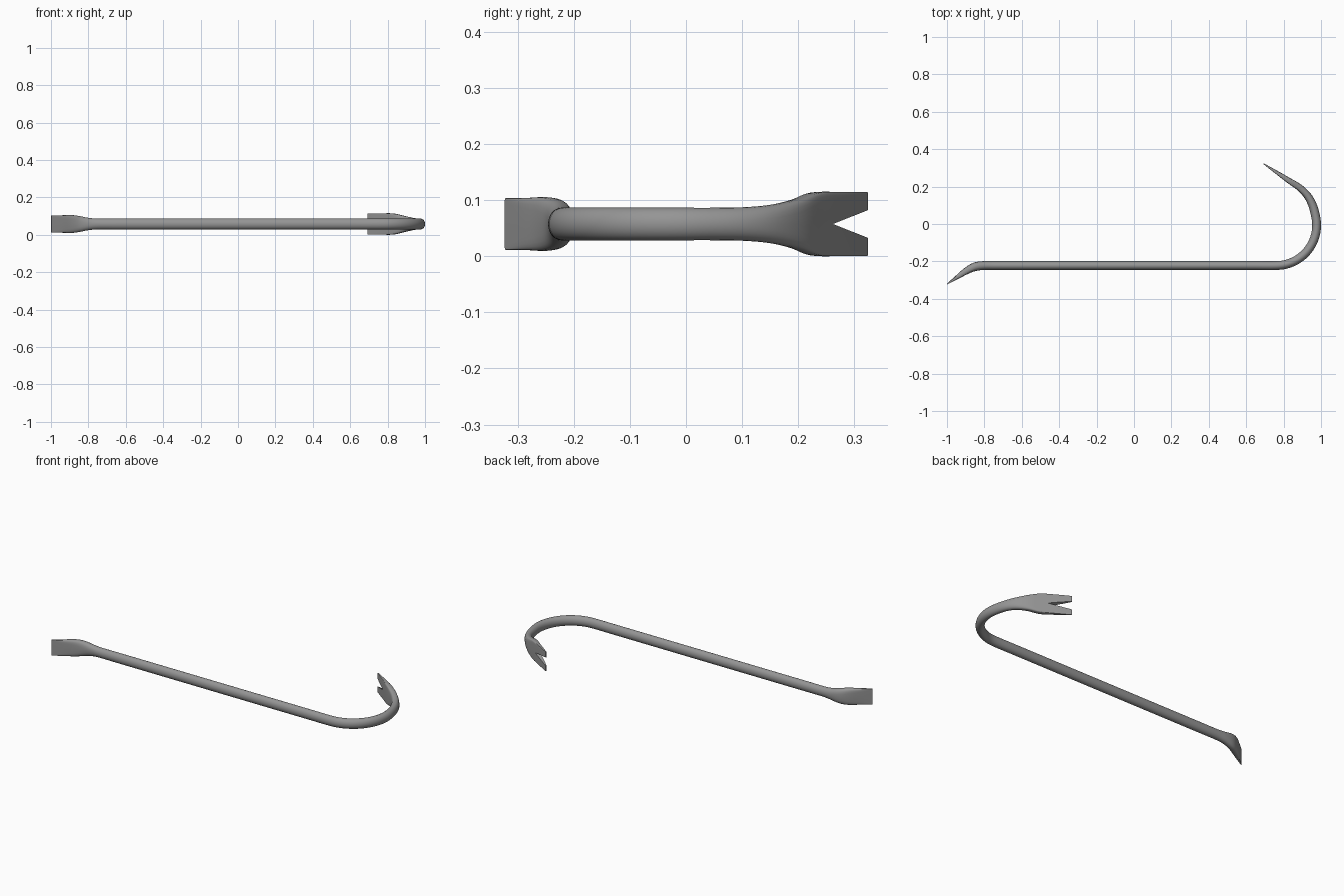
import bpy, bmesh, math
from mathutils import Vector

if "Cube" in bpy.data.objects:
    bpy.data.objects.remove(bpy.data.objects["Cube"])

ZC = 0.0575      # mid-height of the bar
SIDES = 24
SUB = 4

# stations: x, y, thickness (in plan), width (in z), roundness (1 = oval, small = box)
chisel = [(-0.999, -0.321, 0.005, 0.092, 0.12), (-0.945, -0.284, 0.022, 0.093, 0.35),
          (-0.895, -0.250, 0.037, 0.096, 0.55), (-0.85, -0.2285, 0.046, 0.086, 0.75),
          (-0.80, -0.222, 0.047, 0.066, 0.9), (-0.75, -0.222, 0.047, 0.058, 1.0)]
shaft = [(-0.65 + 0.1 * i, -0.222, 0.047, 0.058, 1.0) for i in range(14)]
hook = []
for i in range(8):
    a = math.radians(-90 + 15 * i)
    hook.append((0.76 + 0.2165 * math.cos(a), -0.0055 + 0.2165 * math.sin(a), 0.047, 0.058, 1.0))
claw = [(0.953, 0.105, 0.045, 0.060, 0.95), (0.927, 0.152, 0.041, 0.069, 0.8),
        (0.885, 0.195, 0.036, 0.088, 0.5), (0.83, 0.231, 0.030, 0.113, 0.25),
        (0.76, 0.278, 0.018, 0.114, 0.15), (0.693, 0.322, 0.005, 0.114, 0.12)]
stations = [Vector(s) for s in chisel + shaft + hook + claw]


def smooth_path(pts):
    ext = [2 * pts[0] - pts[1]] + pts + [2 * pts[-1] - pts[-2]]
    out = []
    for i in range(1, len(ext) - 2):
        p0, p1, p2, p3 = ext[i - 1:i + 3]
        for k in range(SUB):
            t = k / SUB
            out.append(0.5 * (2 * p1 + (p2 - p0) * t + (2 * p0 - 5 * p1 + 4 * p2 - p3) * t * t
                              + (3 * p1 - p0 - 3 * p2 + p3) * t ** 3))
    return out + [pts[-1]]


def power(v, e):
    return 0.0 if abs(v) < 1e-6 else math.copysign(abs(v) ** e, v)


def make_object(name, bm):
    bmesh.ops.recalc_face_normals(bm, faces=bm.faces)
    mesh = bpy.data.meshes.new(name)
    bm.to_mesh(mesh)
    bm.free()
    ob = bpy.data.objects.new(name, mesh)
    bpy.context.collection.objects.link(ob)
    return ob


# Bar: one section swept along the whole path
path = smooth_path(stations)
bm = bmesh.new()
rings = []
for i, (x, y, th, w, e) in enumerate(path):
    a, b = path[max(i - 1, 0)], path[min(i + 1, len(path) - 1)]
    tan = Vector((b[0] - a[0], b[1] - a[1])).normalized()
    ring = []
    for k in range(SIDES):
        ang = 2 * math.pi * k / SIDES
        u = power(math.cos(ang), e) * th / 2
        v = power(math.sin(ang), e) * w / 2
        ring.append(bm.verts.new((x - tan.y * u, y + tan.x * u, ZC + v)))
    rings.append(ring)
for r, s in zip(rings, rings[1:]):
    for k in range(SIDES):
        j = (k + 1) % SIDES
        bm.faces.new((r[k], r[j], s[j], s[k]))
bm.faces.new(rings[0])
bm.faces.new(rings[-1])
bar = make_object("pry_bar", bm)

# V-shaped cutter for the nail slot in the claw
bm = bmesh.new()
tri = [(0.262, ZC), (0.345, ZC + 0.033), (0.345, ZC - 0.033)]
near = [bm.verts.new((0.55, y, z)) for y, z in tri]
far = [bm.verts.new((0.95, y, z)) for y, z in tri]
bm.faces.new(near)
bm.faces.new(far)
for k in range(3):
    j = (k + 1) % 3
    bm.faces.new((near[k], near[j], far[j], far[k]))
cutter = make_object("nail_slot_cutter", bm)
cutter.hide_render = True

mod = bar.modifiers.new("nail_slot", 'BOOLEAN')
mod.operation = 'DIFFERENCE'
mod.solver = 'EXACT'
mod.object = cutter
bpy.context.view_layer.objects.active = bar
bar.select_set(True)
bpy.ops.object.modifier_apply(modifier=mod.name)
bpy.data.objects.remove(cutter)
bpy.ops.object.shade_smooth_by_angle(angle=math.radians(40))

# Dark steel
steel = bpy.data.materials.new("dark_steel")
steel.diffuse_color = (0.3, 0.3, 0.3, 1)
steel.use_nodes = True
steel.node_tree.nodes["Principled BSDF"].inputs["Base Color"].default_value = steel.diffuse_color
bar.data.materials.clear()
bar.data.materials.append(steel)
